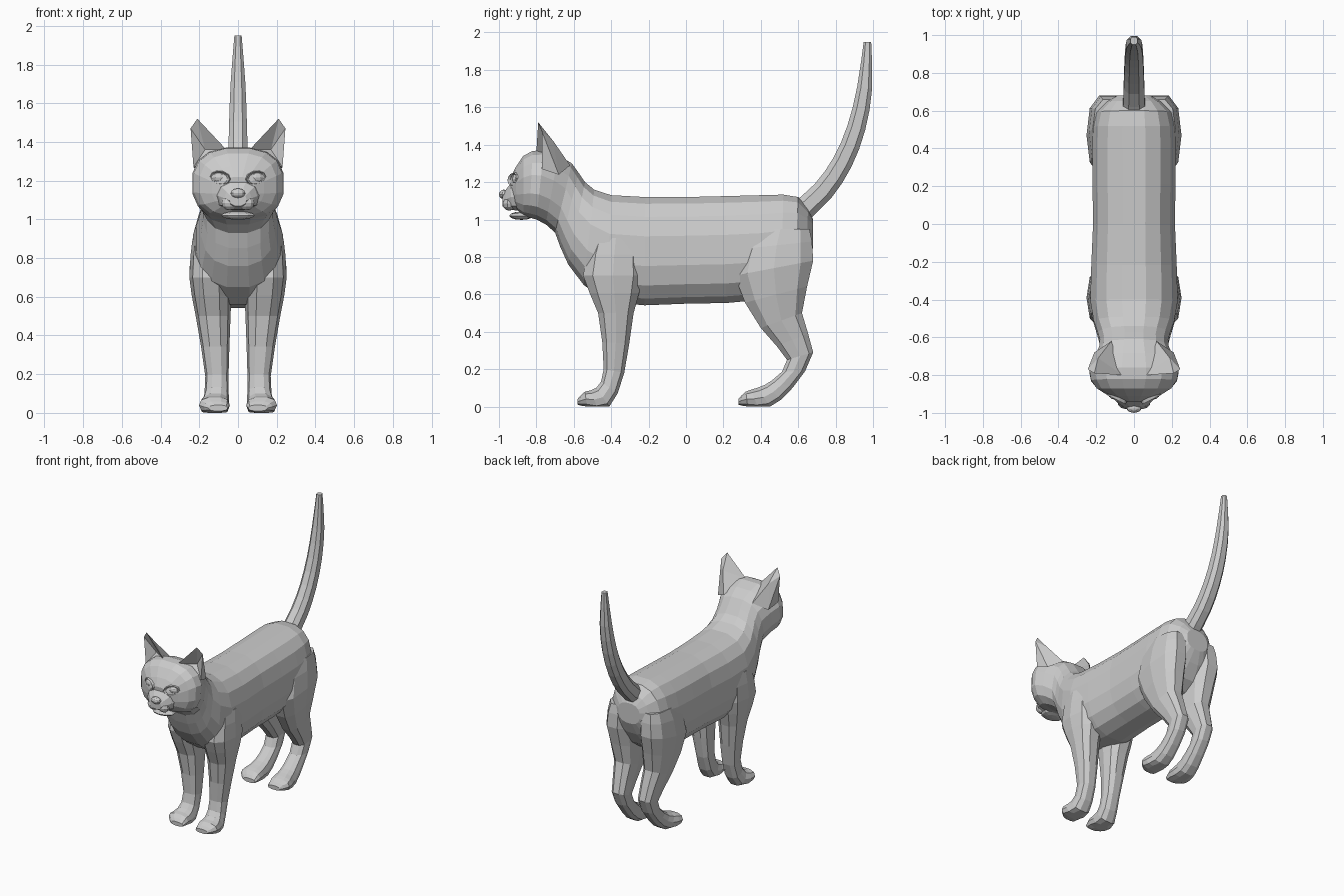
import bpy, bmesh, math
from mathutils import Vector

cube = bpy.data.objects.get("Cube")
if cube:
    bpy.data.objects.remove(cube)

GREY = (0.6, 0.6, 0.6, 1)
fur = bpy.data.materials.new("light grey")
fur.use_nodes = True
fur.diffuse_color = GREY
fur.node_tree.nodes["Principled BSDF"].inputs["Base Color"].default_value = GREY


def finish(name, bm):
    bmesh.ops.recalc_face_normals(bm, faces=bm.faces)
    mesh = bpy.data.meshes.new(name)
    bm.to_mesh(mesh)
    bm.free()
    mesh.materials.append(fur)
    obj = bpy.data.objects.new(name, mesh)
    bpy.context.collection.objects.link(obj)


def bridge(bm, loops):
    """Join neighbouring loops of vertices with quads."""
    for near, far in zip(loops, loops[1:]):
        for i in range(len(near)):
            bm.faces.new((near[i - 1], near[i], far[i], far[i - 1]))


def refine(rings):
    """Add a smoothly curved in-between ring to every span."""
    rings = [Vector(ring) for ring in rings]
    last = len(rings) - 1
    result = []
    for i in range(last):
        before, start = rings[max(i - 1, 0)], rings[i]
        end, after = rings[i + 1], rings[min(i + 2, last)]
        middle = (start + end) / 2
        outer = (before + after) / 2
        result += [start, middle + (middle - outer) / 8]
    return result + [rings[last]]


def loft(name, rings, sides, side=0):
    """Skin rings given as upper (y, z), lower (y, z) and half width.
    With a side, the centre shifts outward as the ring widens."""
    bm = bmesh.new()
    loops = []
    for upper_y, upper_z, lower_y, lower_z, half in refine(rings):
        upper, lower = Vector((0, upper_y, upper_z)), Vector((0, lower_y, lower_z))
        centre = (upper + lower) / 2
        centre.x = side * (0.07 + 0.65 * half)
        loop = []
        for i in range(sides):
            angle = math.tau * (i + 0.5) / sides
            along, across = (math.copysign(abs(w) ** 0.8, w)
                             for w in (math.cos(angle), math.sin(angle)))
            along /= math.cos(math.pi / sides) ** 0.8
            point = centre + (upper - lower) / 2 * along
            point.x += half * across
            point.z = max(point.z, 0)
            loop.append(bm.verts.new(point))
        loops.append(loop)
    bridge(bm, loops)
    bm.faces.new(loops[0])
    bm.faces.new(loops[-1])
    finish(name, bm)


def blob(name, centre, size):
    """Low-poly ellipsoid."""
    bm = bmesh.new()
    bmesh.ops.create_uvsphere(bm, u_segments=10, v_segments=6, radius=1)
    bmesh.ops.scale(bm, vec=size, verts=bm.verts)
    bmesh.ops.translate(bm, vec=centre, verts=bm.verts)
    finish(name, bm)


def paw(toe):
    """Ankle-to-toe rings ending at the given y."""
    return [(toe + 0.1, 0.1, toe + 0.17, 0, 0.07),
            (toe + 0.04, 0.08, toe + 0.05, 0, 0.08),
            (toe, 0.04, toe, 0.01, 0.05)]


def tail_rings(count):
    """Tapering sweep along a quadratic curve from rump to tip."""
    root, bend, tip = Vector((0.6, 1.03)), Vector((0.97, 1.3)), Vector((0.97, 1.95))
    rings = []
    for i in range(count):
        t = i / (count - 1)
        start, end = root.lerp(bend, t), bend.lerp(tip, t)
        middle = start.lerp(end, t)
        radius = 0.062 - 0.02 * t - 0.022 * t ** 6
        normal = (end - start).orthogonal().normalized() * radius
        rings.append((*(middle + normal), *(middle - normal), radius))
    return rings


def ear(name, side):
    """Pointed ear with a hollow front and a ridged back."""
    corners = {
        "outer": (0.23, -0.77, 1.27), "shoulder": (0.245, -0.77, 1.47),
        "tip": (0.21, -0.79, 1.52), "inner": (0.06, -0.8, 1.36),
        "hollow": (0.17, -0.73, 1.36), "back": (0.12, -0.62, 1.29),
        "ridge": (0.19, -0.71, 1.42), "rear": (0.21, -0.68, 1.24)}
    bm = bmesh.new()
    verts = {key: bm.verts.new((side * x, y, z)) for key, (x, y, z) in corners.items()}
    for face in ("tip shoulder hollow", "shoulder outer hollow", "inner tip hollow",
                 "outer inner hollow", "tip inner ridge", "inner back ridge",
                 "back rear ridge", "rear shoulder ridge", "shoulder tip ridge",
                 "outer shoulder rear", "inner outer rear back"):
        bm.faces.new([verts[key] for key in face.split()])
    finish(name, bm)


def eyelid(name, side):
    """Almond-shaped rim that follows the curve of the face."""
    bm = bmesh.new()
    loops = []
    for scale, depth in ((1.25, -0.91), (1.1, -0.93), (0.85, -0.92)):
        loop = []
        for i in range(10):
            angle = math.tau * i / 10
            across = 0.045 * scale * math.cos(angle)
            height = 0.03 * scale * math.sin(angle) + across / 8
            loop.append(bm.verts.new((side * (0.093 + across),
                                      depth + across / 2, 1.215 + height)))
        loops.append(loop)
    bridge(bm, loops)
    finish(name, bm)


# Body from rump through neck to face
loft("body", [
    (0.68, 1, 0.68, 0.85, 0.09),
    (0.6, 1.12, 0.58, 0.66, 0.2),
    (0.4, 1.13, 0.4, 0.57, 0.225),
    (0, 1.12, 0, 0.55, 0.22),
    (-0.4, 1.13, -0.42, 0.56, 0.235),
    (-0.54, 1.2, -0.63, 0.76, 0.195),
    (-0.61, 1.3, -0.7, 0.93, 0.185),
    (-0.76, 1.37, -0.8, 1, 0.24),
    (-0.87, 1.34, -0.87, 1.02, 0.2),
    (-0.94, 1.22, -0.93, 1.08, 0.08)], sides=16)
loft("tail", tail_rings(6), sides=8)

# Muzzle, nose and lower jaw
loft("muzzle", [
    (-0.88, 1.21, -0.87, 1.05, 0.13),
    (-0.94, 1.19, -0.93, 1.05, 0.1),
    (-0.98, 1.13, -0.98, 1.07, 0.045)], sides=10)
blob("nose", (0, -0.975, 1.135), (0.04, 0.025, 0.025))
blob("lower_jaw", (0, -0.88, 1.02), (0.09, 0.065, 0.022))

front_leg = [
    (-0.5, 0.9, -0.25, 0.9, 0.1),
    (-0.55, 0.7, -0.23, 0.7, 0.11),
    (-0.47, 0.5, -0.28, 0.5, 0.09),
    (-0.44, 0.2, -0.33, 0.18, 0.06)] + paw(-0.58)
hind_leg = [
    (0.35, 0.95, 0.66, 0.95, 0.09),
    (0.26, 0.7, 0.68, 0.78, 0.11),
    (0.4, 0.42, 0.62, 0.5, 0.08),
    (0.54, 0.25, 0.68, 0.29, 0.06),
    (0.46, 0.14, 0.57, 0.1, 0.06)] + paw(0.28)

# Paired parts
for word, side in (("left", 1), ("right", -1)):
    loft(word + "_front_leg", front_leg, 10, side)
    loft(word + "_hind_leg", hind_leg, 10, side)
    ear(word + "_ear", side)
    eyelid(word + "_eyelid", side)
    blob(word + "_eye", (side * 0.093, -0.905, 1.215), (0.042, 0.026, 0.028))
    blob(word + "_whisker_pad", (side * 0.042, -0.945, 1.085), (0.045, 0.035, 0.038))
